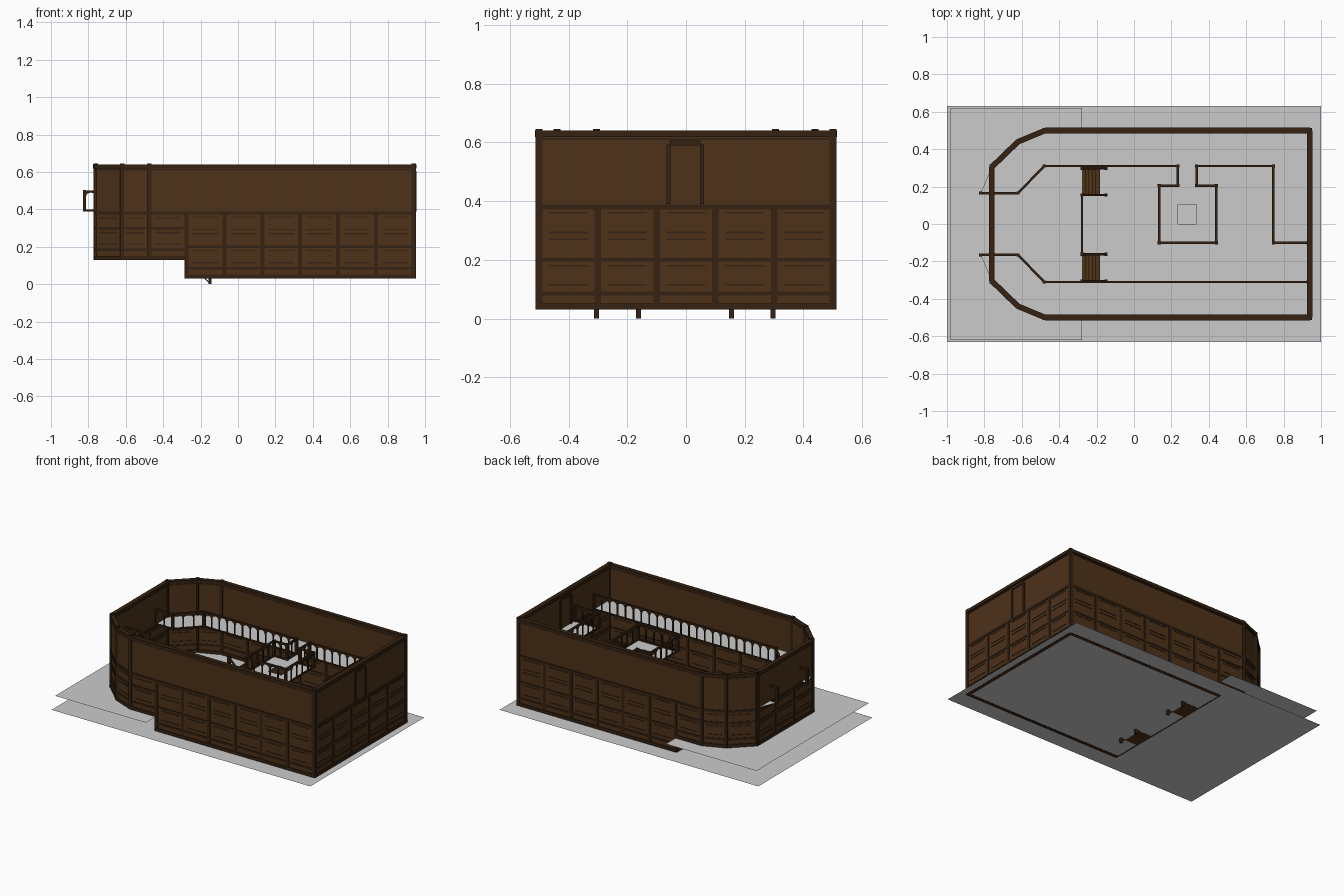
import bpy, bmesh, math
from mathutils import Vector

if "Cube" in bpy.data.objects:
    bpy.data.objects.remove(bpy.data.objects["Cube"])


def material(name, rgb):
    m = bpy.data.materials.new(name)
    m.diffuse_color = (*rgb, 1)
    m.use_nodes = True
    m.node_tree.nodes["Principled BSDF"].inputs["Base Color"].default_value = m.diffuse_color
    return m


WOOD = material("brown_wood", (0.075, 0.032, 0.010))
TRIM = material("dark_wood", (0.035, 0.016, 0.006))


def finish(name, bm, mat=None):
    bmesh.ops.recalc_face_normals(bm, faces=bm.faces)
    me = bpy.data.meshes.new(name)
    bm.to_mesh(me)
    bm.free()
    ob = bpy.data.objects.new(name, me)
    bpy.context.collection.objects.link(ob)
    if mat:
        me.materials.append(mat)
    return ob


def prism(bm, p, q, profile, thick):
    """Extrude a (distance, height) profile standing on the line p-q; it follows the slope."""
    p, q = Vector(p), Vector(q)
    d = q - p
    flat = Vector((d.x, d.y, 0))
    length = flat.length
    n = Vector((-flat.y, flat.x, 0)) / length * thick / 2
    base = [p + d * (u / length) + Vector((0, 0, h)) for u, h in profile]
    a = [bm.verts.new(v + n) for v in base]
    b = [bm.verts.new(v - n) for v in base]
    bm.faces.new(a)
    bm.faces.new(b[::-1])
    for i in range(len(a)):
        j = (i + 1) % len(a)
        bm.faces.new((a[i], b[i], b[j], a[j]))


def bar(bm, p, q, z0, z1, thick, u0=0.0, u1=1.0):
    """Straight bar between fractions u0 and u1 of p-q, from z0 to z1 above the line."""
    p, q = (*p, 0)[:3], (*q, 0)[:3]
    L = math.hypot(q[0] - p[0], q[1] - p[1])
    prism(bm, p, q, [(L * u0, z0), (L * u1, z0), (L * u1, z1), (L * u0, z1)], thick)


def post(bm, x, y, z0, z1, w):
    bar(bm, (x - w / 2, y), (x + w / 2, y), z0, z1, w)


def sheet(name, polys, z):
    bm = bmesh.new()
    for poly in polys:
        bm.faces.new([bm.verts.new((x, y, z)) for x, y in poly])
    bmesh.ops.remove_doubles(bm, verts=bm.verts, dist=1e-5)
    return finish(name, bm)


def rect(x0, x1, y0, y1):
    return [(x0, y0), (x1, y0), (x1, y1), (x0, y1)]


FLOOR, STAGE, GALLERY, TOP = 0.03, 0.13, 0.39, 0.64

# Floors
sheet("main_floor", [rect(-1, 1, -0.63, 0.63)], FLOOR + 0.001)
sheet("raised_floor", [rect(-0.98, -0.278, -0.62, 0.62)], STAGE)

# Wall segments: start, end, base height, number of panel bays
segments = [((0.94, -0.5), (0.94, 0.5), FLOOR, 5),
            ((-0.76, -0.305), (-0.76, 0.305), STAGE, 3)]
for s in (1, -1):
    segments += [((0.94, 0.5 * s), (-0.275, 0.5 * s), FLOOR, 6),
                 ((-0.275, 0.5 * s), (-0.475, 0.5 * s), STAGE, 1),
                 ((-0.475, 0.5 * s), (-0.62, 0.44 * s), STAGE, 1),
                 ((-0.62, 0.44 * s), (-0.76, 0.305 * s), STAGE, 1)]

lower, upper = bmesh.new(), bmesh.new()
rails, stiles, panels, cornice = (bmesh.new() for _ in range(4))
for p, q, z, bays in segments:
    bar(lower, p, q, z, GALLERY, 0.014)
    bar(upper, p, q, GALLERY, TOP - 0.005, 0.014)
    for a, b, t in ((0, 0.022, 0.026), (0.048, 0.062, 0.022)):
        bar(rails, p, q, z + a, z + b, t)
    mid = 0.2 if z < 0.1 else 0.3
    bar(rails, p, q, mid - 0.006, mid + 0.006, 0.022)
    bar(rails, p, q, 0.372, 0.388, 0.024)
    bar(cornice, p, q, 0.608, 0.615, 0.020)
    bar(cornice, p, q, 0.618, TOP, 0.030)
    p2, q2 = Vector(p), Vector(q)
    for i in range(bays + 1):
        c = p2.lerp(q2, i / bays)
        post(stiles, c.x, c.y, z, 0.375, 0.022)
    # Panel mouldings in each bay
    for i in range(bays):
        u0, u1 = (i + 0.17) / bays, (i + 0.83) / bays
        levels = (0.115, 0.18, 0.27, 0.293, 0.36) if z < 0.1 else (0.215, 0.275, 0.29, 0.355)
        for h in levels:
            bar(panels, p, q, h - 0.003, h + 0.003, 0.019, u0, u1)
# Corner posts rising past the cornice
for s in (1, -1):
    for x, y, z in ((0.94, 0.5, FLOOR), (-0.475, 0.5, STAGE), (-0.62, 0.44, STAGE), (-0.76, 0.305, STAGE)):
        post(stiles, x, y * s, z, TOP + 0.005, 0.024)
finish("lower_wall", lower, WOOD)
finish("upper_wall", upper, WOOD)
finish("wall_rails", rails, TRIM)
finish("wall_posts", stiles, TRIM)
finish("panel_mouldings", panels, TRIM)
finish("cornice", cornice, TRIM)

# Upper doorway in the right wall
bm = bmesh.new()
for y in (-0.06, 0.055):
    bar(bm, (0.94, y - 0.007), (0.94, y + 0.007), GALLERY, 0.592, 0.028)
bar(bm, (0.94, -0.055), (0.94, 0.05), 0.59, 0.606, 0.028)
finish("door_frame", bm, TRIM)

# Gallery floor: side walks, bridge, platform with a square well, end landing
side = [(-0.82, 0.165), (-0.62, 0.165), (-0.48, 0.31), (0.94, 0.31), (0.94, 0.5),
        (-0.475, 0.5), (-0.62, 0.44), (-0.76, 0.305)]
sheet("gallery_floor", [side, [(x, -y) for x, y in side],
                        rect(0.235, 0.335, 0.205, 0.31), rect(0.74, 0.94, -0.10, 0.31),
                        rect(0.135, 0.235, -0.10, 0.205), rect(0.335, 0.44, -0.10, 0.205),
                        rect(0.235, 0.335, -0.10, 0.0), rect(0.235, 0.335, 0.105, 0.205)], GALLERY)


def arcade(name, path, height=0.11, pitch=0.062):
    """Railing of small round arches along a path of 3D points."""
    bm = bmesh.new()
    for p, q in zip(path, path[1:]):
        p, q = Vector(p), Vector(q)
        L = math.hypot(q.x - p.x, q.y - p.y)
        n = max(1, round(L / pitch))
        w, t = L / n, 0.004
        r = w / 2 - t
        spring = height - r - 0.010
        arc = [(w / 2 + r * math.cos(a), spring + r * math.sin(a))
               for a in (math.pi * k / 8 for k in range(9))]
        shape = [(0, 0), (0, height), (w, height), (w, 0), (w - t, 0)] + arc + [(t, 0)]
        for i in range(n):
            prism(bm, p.lerp(q, i / n), p.lerp(q, (i + 1) / n), shape, 0.007)
        bar(bm, p, q, height - 0.006, height + 0.002, 0.013)
        bar(bm, p, q, 0.0, 0.009, 0.011)
    for c in path:
        post(bm, c[0], c[1], c[2], c[2] + height + 0.004, 0.017)
    return finish(name, bm, TRIM)


def at(z, pts):
    return [(x, y, z) for x, y in pts]


# Gallery railings
arcade("gallery_railing_back", at(GALLERY, [
    (-0.82, 0.165), (-0.62, 0.165), (-0.48, 0.31), (0.235, 0.31), (0.235, 0.205),
    (0.135, 0.205), (0.135, -0.10), (0.44, -0.10), (0.44, 0.205), (0.335, 0.205),
    (0.335, 0.31), (0.745, 0.31), (0.745, -0.10), (0.93, -0.10)]))
arcade("gallery_railing_front", at(GALLERY, [
    (-0.82, -0.165), (-0.62, -0.165), (-0.48, -0.31), (0.93, -0.31)]))

# Raised floor edge, its railing and two flights of stairs
bm = bmesh.new()
bar(bm, (-0.282, -0.5), (-0.282, 0.5), FLOOR, STAGE - 0.002, 0.01)
finish("raised_floor_riser", bm, WOOD)
arcade("raised_floor_railing", at(STAGE, [(-0.278, -0.158), (-0.278, 0.155)]))
for label, y0, y1 in (("back", 0.155, 0.297), ("front", -0.305, -0.162)):
    bm = bmesh.new()
    for i in range(5):
        x = -0.278 + 0.019 * i
        bar(bm, (x, (y0 + y1) / 2), (x + 0.019, (y0 + y1) / 2),
            FLOOR, STAGE - 0.02 * i - 0.002, y1 - y0)
    finish("stairs_" + label, bm, WOOD)
    for k, y in enumerate((y0, y1)):
        arcade(f"stair_railing_{label}_{k + 1}", [(-0.278, y, STAGE), (-0.15, y, 0.0)])
